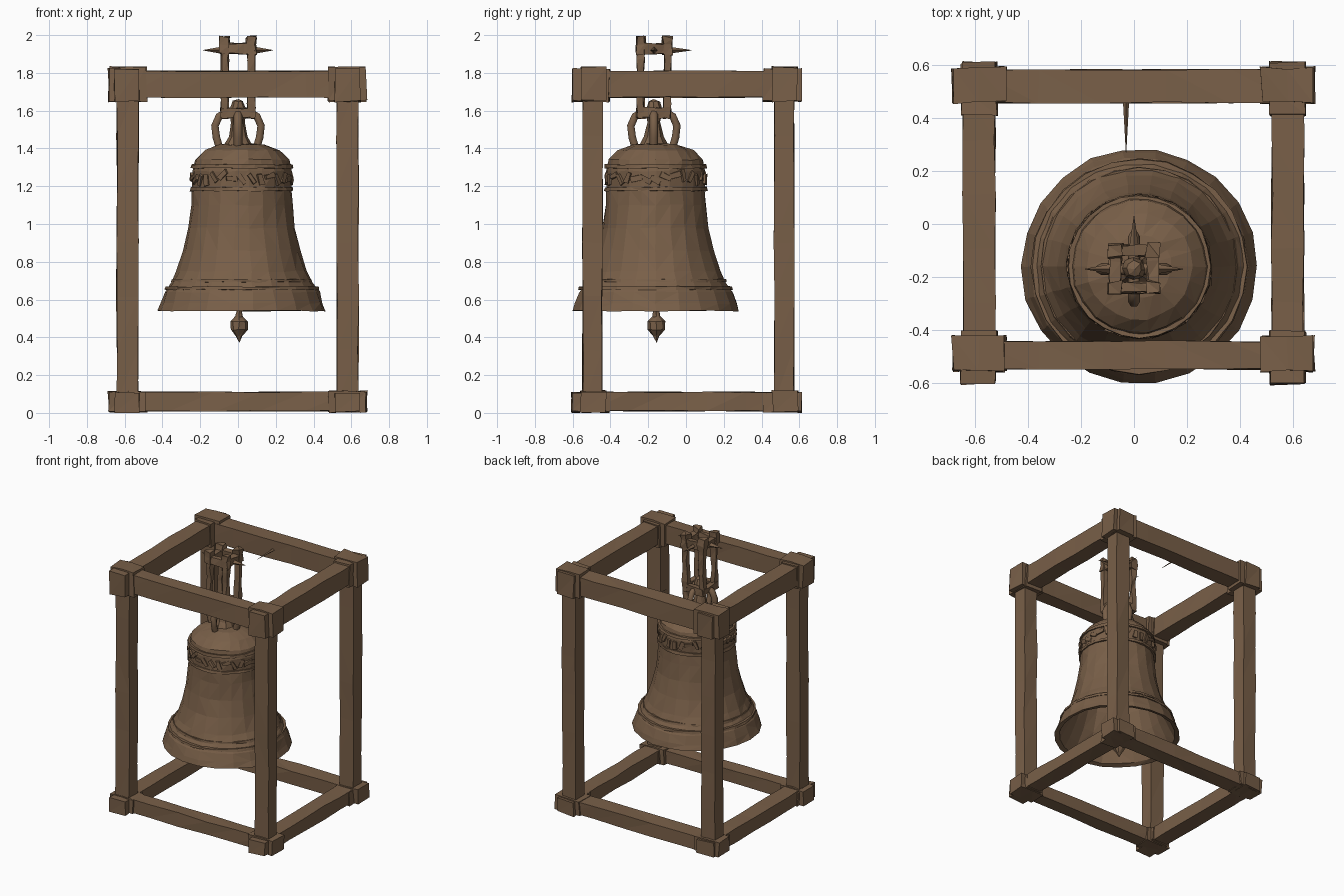
import bpy, bmesh, math, random
from mathutils import Vector, Matrix

random.seed(4)
if "Cube" in bpy.data.objects:
    bpy.data.objects.remove(bpy.data.objects["Cube"], do_unlink=True)

brown = bpy.data.materials.new("aged_brown")
brown.use_nodes = True
colour = (0.19, 0.115, 0.065, 1)
brown.diffuse_color = colour
brown.node_tree.nodes["Principled BSDF"].inputs["Base Color"].default_value = colour

BELL = Vector((0.02, -0.16, 0))
CROWN = Vector((0.0, -0.17, 0))


def finish(bm, name, jitter=0.0):
    for v in bm.verts:
        v.co += Vector([random.uniform(-jitter, jitter) for _ in range(3)])
        v.co.z = max(v.co.z, 0)
    bmesh.ops.recalc_face_normals(bm, faces=bm.faces)
    mesh = bpy.data.meshes.new(name)
    bm.to_mesh(mesh)
    bm.free()
    mesh.materials.append(brown)
    ob = bpy.data.objects.new(name, mesh)
    bpy.context.collection.objects.link(ob)
    return ob


def box(name, lo, hi, cuts=0, jitter=0.004):
    """Rough hewn box between two corners, cut along its longest axis."""
    lo, hi = Vector(lo), Vector(hi)
    size = hi - lo
    bm = bmesh.new()
    bmesh.ops.create_cube(bm, size=1, matrix=Matrix.Translation((lo + hi) / 2) @ Matrix.Diagonal((*size, 1)))
    if cuts:
        axis = max(range(3), key=lambda i: size[i])
        long = [e for e in bm.edges if abs((e.verts[0].co - e.verts[1].co)[axis]) > size[axis] / 2]
        bmesh.ops.subdivide_edges(bm, edges=long, cuts=cuts, use_grid_fill=True)
    bmesh.ops.triangulate(bm, faces=bm.faces)
    return finish(bm, name, jitter)


def lathe(name, profile, centre, sides, jitter=0.0):
    bm = bmesh.new()
    verts = [bm.verts.new((r, 0, z)) for r, z in profile]
    edges = [bm.edges.new(pair) for pair in zip(verts, verts[1:])]
    bmesh.ops.spin(bm, geom=verts + edges, cent=(0, 0, 0), axis=(0, 0, 1),
                   angle=math.tau, steps=sides, use_duplicate=False)
    bmesh.ops.remove_doubles(bm, verts=bm.verts, dist=0.0005)
    bmesh.ops.translate(bm, verts=bm.verts, vec=centre)
    bmesh.ops.triangulate(bm, faces=bm.faces)
    return finish(bm, name, jitter)


def spike(name, base, tip, radius):
    base, tip = Vector(base), Vector(tip)
    d = tip - base
    bm = bmesh.new()
    turn = d.to_track_quat("Z", "Y").to_matrix().to_4x4()
    bmesh.ops.create_cone(bm, cap_ends=True, segments=4, radius1=radius, radius2=0.001,
                          depth=d.length, matrix=Matrix.Translation((base + tip) / 2) @ turn)
    return finish(bm, name)


def tube(name, points, radius):
    curve = bpy.data.curves.new(name, "CURVE")
    curve.dimensions = "3D"
    curve.bevel_depth = radius
    curve.bevel_resolution = 1
    curve.use_fill_caps = True
    line = curve.splines.new("POLY")
    line.points.add(len(points) - 1)
    for p, co in zip(line.points, points):
        p.co = (*co, 1)
    curve.materials.append(brown)
    ob = bpy.data.objects.new(name, curve)
    bpy.context.collection.objects.link(ob)
    return ob


# Timber frame: posts, beams and crossed corner joints
post_x = {"right": -0.585, "left": 0.58}
post_y = {"front": -0.495, "back": 0.52}
levels = {"bottom": (0.01, 0.11), "top": (1.67, 1.81)}
for sx, x in post_x.items():
    for sy, y in post_y.items():
        box(f"{sy}_{sx}_post", (x - 0.057, y - 0.052, 0.05), (x + 0.057, y + 0.052, 1.75), 5)
        for level, (z0, z1) in levels.items():
            g = 0.005 if level == "bottom" else 0.02
            box(f"{level}_{sy}_{sx}_joint_across", (x - 0.1, y - 0.062, z0 - g), (x + 0.1, y + 0.07, z1 + g), 1, 0.006)
            box(f"{level}_{sy}_{sx}_joint_along", (x - 0.066, y - 0.11, z0 - g), (x + 0.066, y + 0.09, z1 + g - 0.01), 1, 0.006)
for level, (z0, z1) in levels.items():
    for sy, y in post_y.items():
        w = 0.062 if sy == "back" else 0.052
        box(f"{level}_{sy}_beam", (-0.6, y - w, z0), (0.6, y + w, z1), 4)
    for sx, x in post_x.items():
        box(f"{level}_{sx}_beam", (x - 0.06, -0.5, z0), (x + 0.06, 0.52, z1), 4)

# Bell wall: outside from crown to lip, then back up the inside
outside = [(0, 1.43), (0.12, 1.42), (0.2, 1.39), (0.25, 1.34), (0.262, 1.28), (0.262, 1.18),
           (0.268, 1.1), (0.282, 0.98), (0.308, 0.86), (0.345, 0.75), (0.375, 0.69),
           (0.41, 0.64), (0.43, 0.58), (0.445, 0.54)]
inside = [(0.41, 0.55), (0.37, 0.63), (0.32, 0.73), (0.27, 0.88), (0.24, 1.1), (0.22, 1.3), (0, 1.38)]
lathe("bell", outside + inside, BELL, 22, 0.004)

# Raised mouldings round the bell
for name, r, z, h in [("shoulder_moulding", 0.272, 1.305, 0.02), ("waist_moulding", 0.274, 1.185, 0.02),
                      ("upper_lip_moulding", 0.375, 0.7, 0.016), ("lip_moulding", 0.408, 0.66, 0.016)]:
    lathe(name, [(r - 0.03, z - h / 2), (r, z - h / 2), (r - 0.003, z + h / 2), (r - 0.03, z + h / 2)],
          BELL, 24, 0.003)

# Ragged relief ornament between the shoulder mouldings
bm = bmesh.new()
for i in range(32):
    turn = Matrix.Rotation(math.tau * i / 32, 4, "Z")
    place = Matrix.Translation(BELL + Vector((0, 0, 1.245 + random.uniform(-0.015, 0.015))))
    twist = Matrix.Rotation(random.uniform(0, 3), 4, "X")
    bmesh.ops.create_cube(bm, size=1, matrix=place @ turn @ Matrix.Translation((0.262, 0, 0))
                          @ twist @ Matrix.Diagonal((0.018, 0.025, 0.06, 1)))
finish(bm, "frieze_ornament", 0.005)

# Clapper: rod with a faceted ball and a pointed end
lathe("clapper", [(0, 1.38), (0.014, 1.37), (0.014, 0.54), (0.02, 0.51), (0.047, 0.485), (0.045, 0.44),
                  (0.018, 0.405), (0, 0.37)], Vector((0.005, -0.158, 0)), 8, 0.003)

# Crown loops round a central stem
lathe("crown_stem", [(0, 1.66), (0.03, 1.65), (0.045, 1.6), (0.035, 1.54), (0.05, 1.46), (0.08, 1.41), (0, 1.4)],
      CROWN, 8, 0.004)
for i in range(4):
    a = math.tau * i / 4
    ray = Vector((math.cos(a), math.sin(a), 0))
    path = [(0.1, 1.41), (0.115, 1.46), (0.122, 1.52), (0.1, 1.57), (0.06, 1.595), (0.025, 1.58)]
    tube(f"crown_loop_{i + 1}", [CROWN + ray * r + Vector((0, 0, z)) for r, z in path], 0.023)

# Hanger: four straps carrying a small yoke with thin spikes
for sx in (-1, 1):
    for sy in (-1, 1):
        c = CROWN + Vector((sx * 0.07, sy * 0.07, 0))
        box("hanger_strap", c + Vector((-0.018, -0.018, 1.56)), c + Vector((0.018, 0.018, 1.95)), 4, 0.006)
        box("hanger_knob", c + Vector((-0.024, -0.024, 1.9)), c + Vector((0.024, 0.024, 1.99)), 1, 0.008)
for s in (-1, 1):
    for z in (1.58, 1.92):
        a = CROWN + Vector((0, s * 0.07, z))
        box("yoke_rail_across", a - Vector((0.085, 0.02, 0.018)), a + Vector((0.085, 0.02, 0.035)), 2, 0.006)
        b = CROWN + Vector((s * 0.07, 0, z))
        box("yoke_rail_along", b - Vector((0.02, 0.085, 0.018)), b + Vector((0.02, 0.085, 0.035)), 2, 0.006)
    spike("side_spike", CROWN + Vector((s * 0.08, 0, 1.92)), CROWN + Vector((s * 0.185, 0, 1.92)), 0.02)
spike("back_spike", CROWN + Vector((0, 0.07, 1.92)), CROWN + Vector((0, 0.2, 1.92)), 0.02)
spike("beam_spike", (-0.03, 0.47, 1.74), (-0.03, 0.27, 1.74), 0.012)
